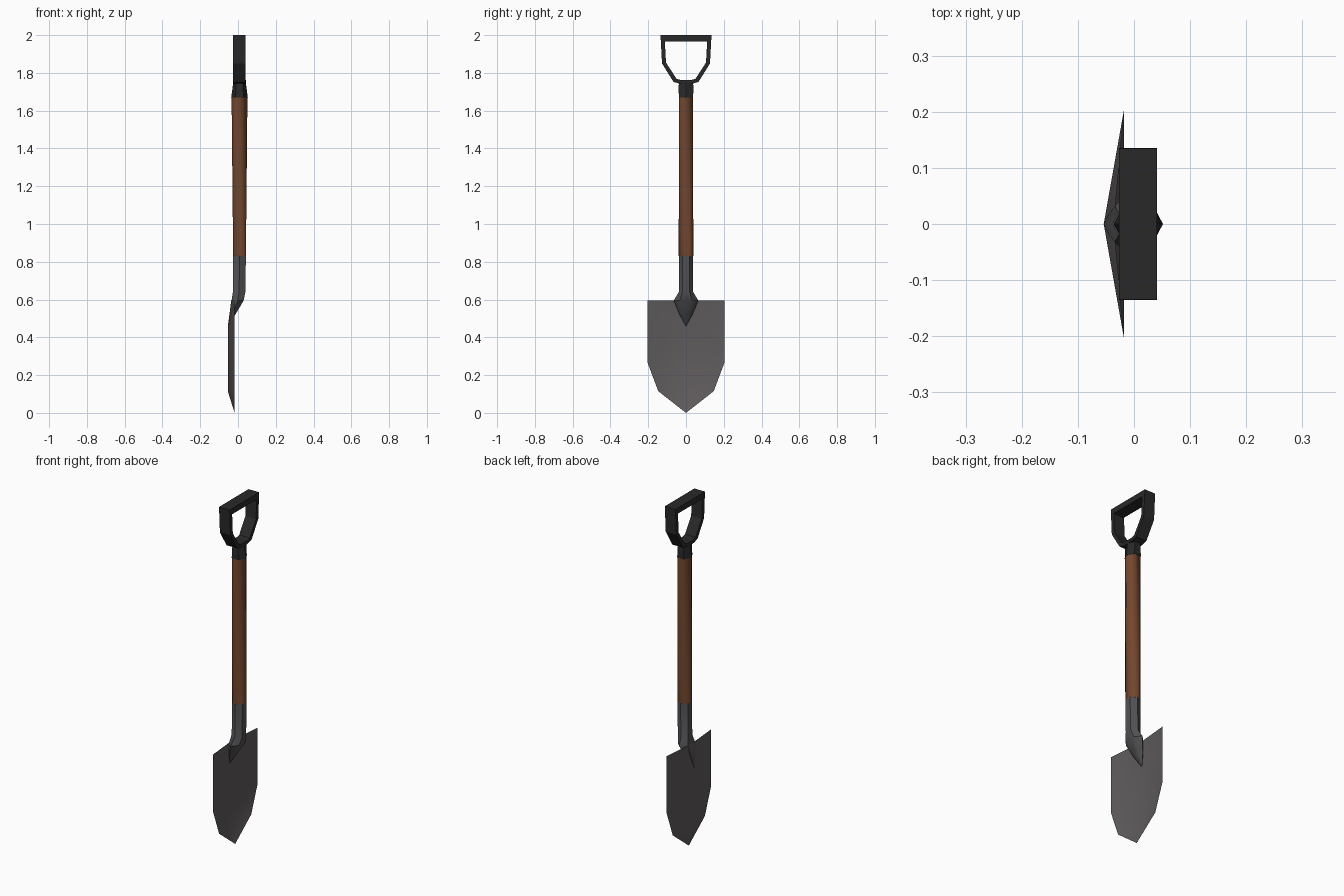
import bpy, bmesh, math

if "Cube" in bpy.data.objects:
    bpy.data.objects.remove(bpy.data.objects["Cube"])


def material(name, rgb):
    m = bpy.data.materials.new(name)
    m.use_nodes = True
    m.diffuse_color = (*rgb, 1)
    bsdf = m.node_tree.nodes["Principled BSDF"]
    bsdf.inputs["Base Color"].default_value = (*rgb, 1)
    bsdf.inputs["Roughness"].default_value = 0.7
    return m


WOOD = material("brown wood", (0.17, 0.062, 0.027))
STEEL = material("blade steel", (0.115, 0.105, 0.11))
SOCKET = material("socket steel", (0.085, 0.083, 0.09))
BLACK = material("black plastic", (0.022, 0.022, 0.022))


def finish(name, bm, mat, smooth=None):
    bmesh.ops.recalc_face_normals(bm, faces=bm.faces)
    mesh = bpy.data.meshes.new(name)
    bm.to_mesh(mesh)
    bm.free()
    mesh.materials.append(mat)
    obj = bpy.data.objects.new(name, mesh)
    bpy.context.collection.objects.link(obj)
    if smooth:
        bpy.ops.object.select_all(action="DESELECT")
        obj.select_set(True)
        bpy.context.view_layer.objects.active = obj
        bpy.ops.object.shade_smooth_by_angle(angle=math.radians(smooth))
    return obj


def hex_loft(name, rings, mat, smooth):
    """Six-sided tube through rings of (z, centre x, x radius, y radius, twist)."""
    bm = bmesh.new()
    loops = []
    for z, cx, rx, ry, twist in rings:
        angles = [math.radians(60 * i + twist) for i in range(6)]
        loops.append([bm.verts.new((cx + rx * math.cos(a), ry * math.sin(a), z)) for a in angles])
    for lo, hi in zip(loops, loops[1:]):
        for i in range(6):
            j = (i + 1) % 6
            bm.faces.new((lo[i], lo[j], hi[j], hi[i]))
    bm.faces.new(loops[0])
    bm.faces.new(loops[-1])
    return finish(name, bm, mat, smooth)


# Folded blade: a central ridge joined to straight side edges
bm = bmesh.new()
EDGE_X = -0.018
ridge = [bm.verts.new(p) for p in
         ((-0.036, 0, 0.595), (-0.054, 0, 0.45), (-0.054, 0, 0.115), (EDGE_X, 0, 0))]
for side in (-1, 1):
    top, low, toe = [bm.verts.new((EDGE_X, side * y, z))
                     for y, z in ((0.203, 0.595), (0.203, 0.265), (0.147, 0.115))]
    bm.faces.new((ridge[0], ridge[1], top))
    bm.faces.new((ridge[1], low, top))
    bm.faces.new((ridge[1], ridge[2], low))
    bm.faces.new((ridge[2], toe, low))
    bm.faces.new((ridge[2], ridge[3], toe))
finish("blade", bm, STEEL, 30)

# Socket: tube that flares into a pointed leaf on the blade
hex_loft("socket", [
    (0.46, -0.053, 0.001, 0.001, 30),
    (0.52, -0.03, 0.018, 0.034, 30),
    (0.595, -0.002, 0.037, 0.065, 30),
    (0.64, 0.006, 0.038, 0.038, 30),
    (0.83, 0.008, 0.039, 0.038, 30)], SOCKET, 40)

# Wooden shaft, turning half a side along its length
hex_loft("shaft", [
    (0.83, 0.008, 0.039, 0.039, 30),
    (1.67, 0.008, 0.042, 0.042, 0)], WOOD, 70)

# Collar below the grip
hex_loft("collar", [
    (1.67, 0.008, 0.044, 0.044, 0),
    (1.735, 0.008, 0.035, 0.045, 0),
    (1.762, 0.007, 0.034, 0.036, 0)], BLACK, 30)

# D-shaped grip: a mirrored outline with an opening, extruded across
outer_half = [(0.135, 2.0), (0.127, 1.85), (0.066, 1.752), (0.03, 1.742)]
inner_half = [(0.112, 1.967), (0.106, 1.855), (0.05, 1.768), (0.025, 1.762)]


def mirrored(half):
    return half + [(-y, z) for y, z in reversed(half)]


bm = bmesh.new()
loops = [[bm.verts.new((x, y, z)) for y, z in mirrored(half)]
         for x, half in ((-0.027, outer_half), (0.041, outer_half),
                         (0.041, inner_half), (-0.027, inner_half))]
for a, b in zip(loops, loops[1:] + loops[:1]):
    for i in range(len(a)):
        j = (i + 1) % len(a)
        bm.faces.new((a[i], a[j], b[j], b[i]))
finish("grip", bm, BLACK)
